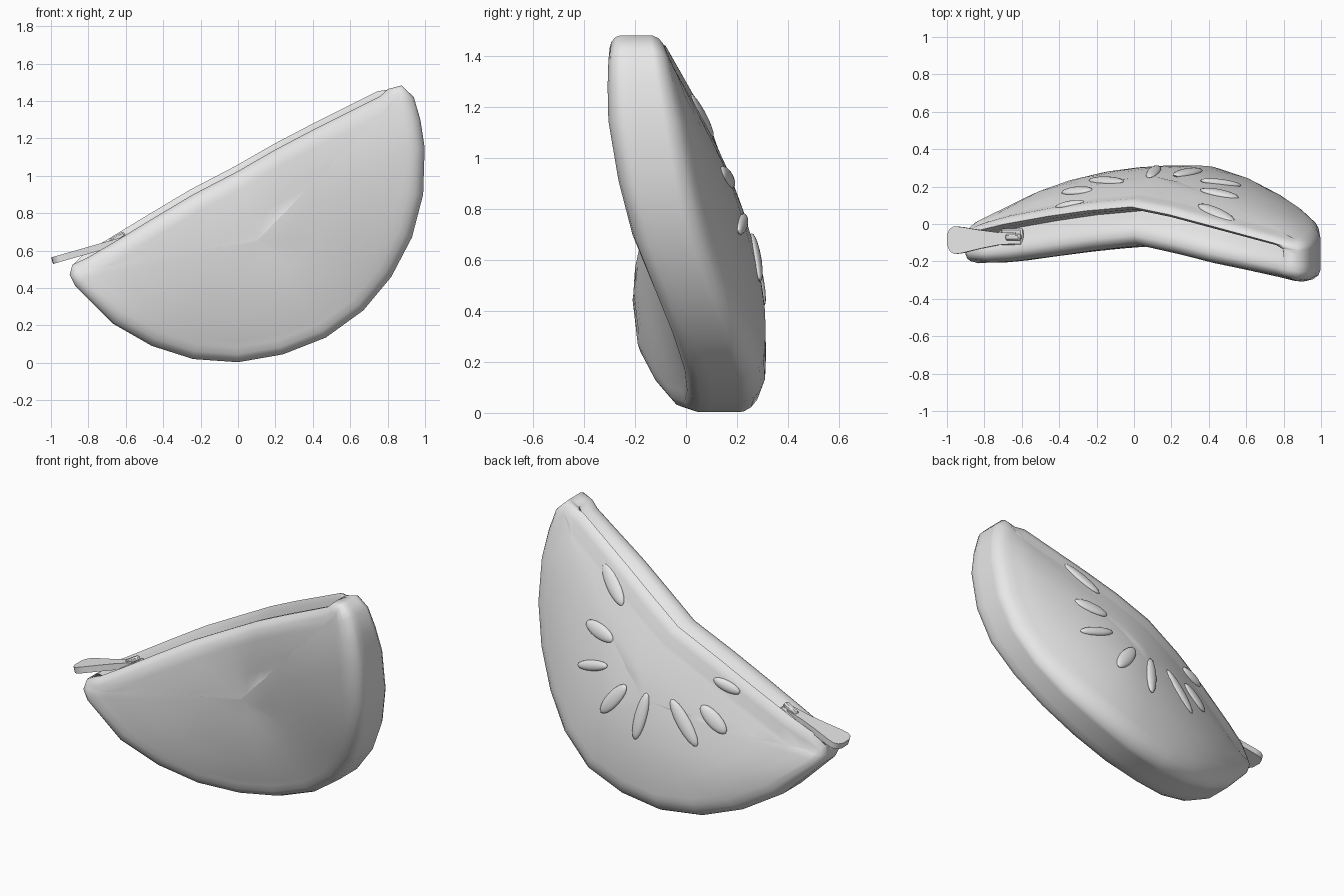
import bpy, bmesh, math
from mathutils import Vector, Matrix
from mathutils.bvhtree import BVHTree

if "Cube" in bpy.data.objects:
    bpy.data.objects.remove(bpy.data.objects["Cube"])

grey = bpy.data.materials.new("soft grey")
grey.diffuse_color = (0.8, 0.8, 0.8, 1)
grey.use_nodes = True
grey.node_tree.nodes["Principled BSDF"].inputs["Base Color"].default_value = grey.diffuse_color


def finish(name, bm, angle=60):
    bmesh.ops.recalc_face_normals(bm, faces=bm.faces[:])
    me = bpy.data.meshes.new(name)
    bm.to_mesh(me)
    bm.free()
    me.materials.append(grey)
    ob = bpy.data.objects.new(name, me)
    bpy.context.collection.objects.link(ob)
    bpy.ops.object.select_all(action='DESELECT')
    ob.select_set(True)
    bpy.context.view_layer.objects.active = ob
    bpy.ops.object.shade_smooth_by_angle(angle=math.radians(angle))
    return ob


# Pouch outline: x, z, front y, back y (curved rind first, then the straight opening)
rind = [(-.885, .525, -.195, -.01), (-.9, .47, -.205, 0), (-.87, .41, -.21, .02),
        (-.67, .21, -.19, .12), (-.46, .09, -.13, .2), (-.24, .02, -.07, .26),
        (0, .003, -.015, .295), (.24, .045, -.005, .31), (.47, .135, -.015, .305),
        (.67, .28, -.06, .245), (.82, .46, -.13, .17), (.93, .67, -.21, .1),
        (.99, .9, -.265, .045), (.998, 1.15, -.305, -.0), (.975, 1.3, -.308, -.035),
        (.94, 1.42, -.305, -.06), (.875, 1.483, -.3, -.08)]
opening = [(.8, 1.463, -.29, -.07), (.76, 1.425, -.283, -.05), (.4, 1.245, -.21, .055),
           (.2, 1.14, -.16, .11), (0, 1.025, -.115, .15), (-.24, .9, -.14, .13),
           (-.45, .775, -.17, .1), (-.68, .635, -.2, .055), (-.8, .565, -.205, .02)]
loop = rind + opening
n = len(loop)
channel = range(len(rind) + 1, n)
tips = (0, 1, 2, len(rind) - 1)

# Rings across the thickness: fraction front to back, outward offset, offset inside the opening
section = [(0, -.08, -.075), (.03, -.042, -.04), (.1, -.012, -.012), (.2, 0, 0),
           (.35, 0, -.006), (.5, 0, -.03), (.62, 0, -.07), (.70, 0, -.09), (.73, 0, .0),
           (.78, -.003, .03), (.87, -.018, .02), (.95, -.048, -.02), (1, -.09, -.075)]
bm = bmesh.new()


def outward(i):
    a, b = loop[i - 1], loop[(i + 1) % n]
    return Vector((b[1] - a[1], 0, a[0] - b[0])).normalized()


rings = []
for t, off, off_open in section:
    ring = []
    for i, (x, z, yf, yb) in enumerate(loop):
        o = off_open if i in channel else off * (.65 if i in tips else 1)
        ring.append(Vector((x, yf + (yb - yf) * t, z)) + outward(i) * o)
    rings.append(ring)

# Panels are ruled from the opening edge across to the rind, plus a soft bulge
ALONG = Vector((.88, 0, .475))
ACROSS = Vector((.475, 0, -.88))


def ruled(p, rim, bulge):
    a, hits = p.dot(ALONG), []
    for q, r in zip(rim, rim[1:] + rim[:1]):
        qa, ra = q.dot(ALONG) - a, r.dot(ALONG) - a
        if (qa < 0) != (ra < 0):
            h = q.lerp(r, qa / (qa - ra))
            hits.append((h.dot(ACROSS), h.y))
    if len(hits) < 2:
        return p.y
    (c0, y0), (c1, y1) = min(hits), max(hits)
    t = min(1, max(0, (p.dot(ACROSS) - c0) / max(c1 - c0, 1e-5)))
    return y0 + (y1 - y0) * t + bulge * 4 * t * (1 - t) * min(1, (c1 - c0) / .8)


def panel(rim, bulge):
    centre = Vector((.1, 0, .65))
    out = []
    for s in (.94, .85, .72, .56, .4, .2, 0):
        ring = [centre.lerp(p, s) for p in rim]
        for q in ring:
            q.y = ruled(q, rim, bulge)
        out.append(ring)
    return out


front, back = panel(rings[0], -.035), panel(rings[-1], .06)
rings = front[:-1][::-1] + rings + back[:-1]
vs = [[bm.verts.new(p) for p in r] for r in rings]
for a, b in zip(vs, vs[1:]):
    for i in range(n):
        j = (i + 1) % n
        bm.faces.new((a[i], a[j], b[j], b[i]))
for ring, c in ((vs[0], front[-1][0]), (vs[-1], back[-1][0])):
    v = bm.verts.new(c)
    for i in range(n):
        bm.faces.new((v, ring[i], ring[(i + 1) % n]))
bmesh.ops.recalc_face_normals(bm, faces=bm.faces[:])
tree = BVHTree.FromBMesh(bm)
finish("pouch_body", bm, 70)

# Seeds on the back: centre x, z, half length x, z, half width
seeds = [(.44, 1.17, .095, .085, .042), (.457, .926, .1, .02, .042),
         (.464, .741, .105, -.03, .03), (.287, .61, .07, -.09, .042),
         (.104, .556, .02, -.13, .036), (-.148, .565, .085, .11, .04),
         (-.305, .607, .075, .06, .043), (-.343, .79, .075, .025, .032)]
for k, (x, z, dx, dz, w) in enumerate(seeds):
    hit, nor, _, _ = tree.ray_cast(Vector((x, 2, z)), Vector((0, -1, 0)))
    along = Vector((dx, 0, dz))
    along.y = -(nor.x * dx + nor.z * dz) / nor.y
    u = along.normalized()
    size = math.hypot(dx, dz) * 1.05
    m = Matrix((u * size, nor.cross(u) * w, nor * .02)).transposed().to_4x4()
    m.translation = hit
    bm = bmesh.new()
    bmesh.ops.create_uvsphere(bm, u_segments=16, v_segments=10, radius=1, matrix=m)
    finish(f"seed_{k + 1}", bm)

# Zipper pull: flared paddle sloping down past the left tip
half = [(0, .03), (.1, .034), (.2, .05), (.3, .07), (.34, .074), (.365, .06), (.378, .03)]
profile = half + [(s, -w) for s, w in half[::-1]]
tilt = Matrix.Translation((-.63, -.075, .65)) @ Matrix.Rotation(math.radians(-16), 4, 'Y') \
    @ Matrix.Rotation(math.radians(2), 4, 'Z')
bm = bmesh.new()
face = bm.faces.new([bm.verts.new((-s, w, -.018)) for s, w in profile])
ext = bmesh.ops.extrude_face_region(bm, geom=[face])
bmesh.ops.translate(bm, vec=(0, 0, .036),
                    verts=[v for v in ext['geom'] if isinstance(v, bmesh.types.BMVert)])
bmesh.ops.transform(bm, matrix=tilt, verts=bm.verts[:])
finish("zipper_pull", bm, 40)


# Zipper slider and the bridge that holds the pull
def block(name, loc, size):
    bm = bmesh.new()
    bmesh.ops.create_cube(bm, size=1)
    bmesh.ops.scale(bm, vec=size, verts=bm.verts[:])
    bmesh.ops.bevel(bm, geom=bm.edges[:], offset=.008, segments=1, affect='EDGES')
    bmesh.ops.transform(bm, verts=bm.verts[:], matrix=Matrix.Translation(loc)
                        @ Matrix.Rotation(math.radians(-30), 4, 'Y'))
    finish(name, bm, 40)


block("slider_body", (-.65, -.07, .635), (.13, .09, .03))
block("slider_bridge", (-.645, -.07, .668), (.09, .035, .03))
